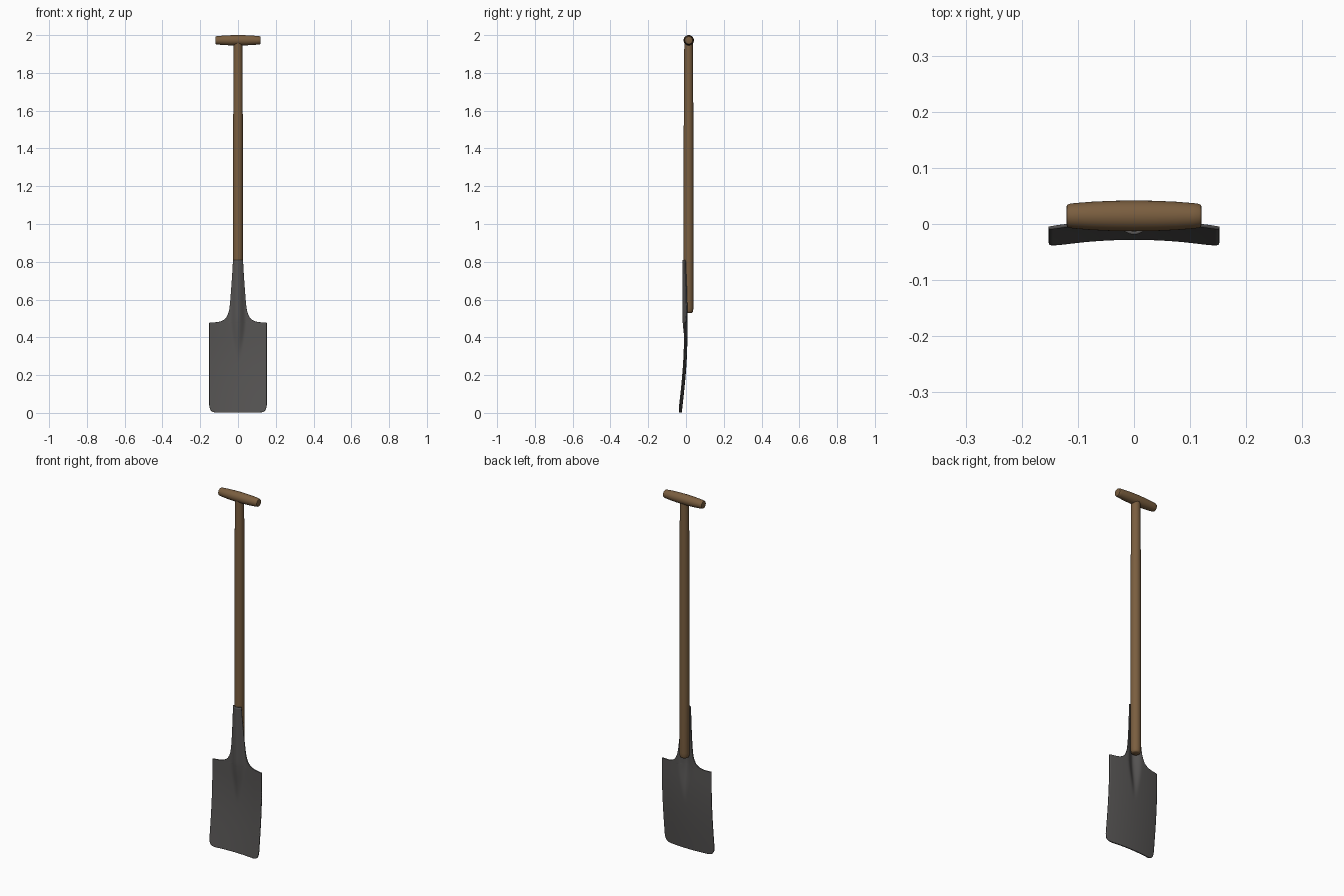
import bpy, bmesh, math
from mathutils import Vector

if "Cube" in bpy.data.objects:
    bpy.data.objects.remove(bpy.data.objects["Cube"])


def material(name, rgb):
    m = bpy.data.materials.new(name)
    m.diffuse_color = (*rgb, 1)
    m.use_nodes = True
    m.node_tree.nodes["Principled BSDF"].inputs["Base Color"].default_value = m.diffuse_color
    return m


wood = material("brown_wood", (0.195, 0.112, 0.050))
steel = material("dark_steel", (0.094, 0.090, 0.088))
SHAFT_Y = 0.0145


def finish(name, bm, mat):
    mesh = bpy.data.meshes.new(name)
    bm.to_mesh(mesh)
    bm.free()
    mesh.materials.append(mat)
    ob = bpy.data.objects.new(name, mesh)
    bpy.context.collection.objects.link(ob)
    bpy.ops.object.select_all(action='DESELECT')
    ob.select_set(True)
    bpy.context.view_layer.objects.active = ob
    bpy.ops.object.shade_smooth_by_angle(angle=math.radians(40))
    return ob


def lathe(name, profile, place, mat, n=32):
    """Closed round bar; profile = (position along axis, radius)."""
    bm = bmesh.new()
    rings = []
    for t, r in profile:
        rings.append([bm.verts.new(place(t, r * math.cos(2 * math.pi * i / n),
                                         r * math.sin(2 * math.pi * i / n)))
                      for i in range(n)])
    for a, b in zip(rings, rings[1:]):
        for i in range(n):
            j = (i + 1) % n
            bm.faces.new((a[i], a[j], b[j], b[i]))
    bm.faces.new(rings[0])
    bm.faces.new(rings[-1])
    bmesh.ops.recalc_face_normals(bm, faces=bm.faces)
    return finish(name, bm, mat)


# Shaft, slightly tapered, with a rounded lower end
lathe("shaft", [(0.53, 0.018), (0.533, 0.022), (0.54, 0.0245), (0.56, 0.0255),
                (0.9, 0.0262), (1.5, 0.0255), (1.85, 0.024), (1.975, 0.022)],
      lambda t, a, b: Vector((a, SHAFT_Y - 0.001 + b, t)), wood)

# Crossbar grip, barrel shaped
half = [(0.0, 0.0275), (0.04, 0.0268), (0.075, 0.0252), (0.105, 0.0228),
        (0.115, 0.0215), (0.119, 0.0195), (0.12, 0.017)]
lathe("grip", [(-x, r) for x, r in reversed(half[1:])] + half,
      lambda t, a, b: Vector((t, SHAFT_Y + a, 1.9725 + b)), wood)


# Blade and socket: one bent sheet, y given by a function of x and z
def smooth(t):
    t = min(1, max(0, t))
    return t * t * (3 - 2 * t)


def sheet_y(x, z):
    base = -0.0255 + 0.0305 * math.sin(math.pi / 2 * min(1, z / 0.42))
    dish = -0.0125 * (x / 0.152) ** 2
    # hollow that wraps the shaft and fades to a point in the blade
    depth = 0.021 * smooth((z - 0.27) / 0.25)
    width = 0.012 + 0.033 * smooth((z - 0.24) / 0.26)
    bump = 0.5 * (1 + math.cos(math.pi * min(1, abs(x) / width)))
    return base + dish - depth * bump


# Outline: (height, half width)
rows = [(0.002, 0.118), (0.005, 0.132), (0.010, 0.141), (0.018, 0.147),
        (0.028, 0.150), (0.042, 0.152)]
rows += [(0.042 + 0.434 * i / 28, 0.152) for i in range(1, 29)]
rows += [(0.478, 0.151), (0.480, 0.112), (0.484, 0.092), (0.491, 0.077),
         (0.502, 0.064), (0.518, 0.055), (0.54, 0.0475), (0.57, 0.043),
         (0.61, 0.039), (0.65, 0.0355), (0.69, 0.0325), (0.73, 0.0295),
         (0.77, 0.027), (0.80, 0.0255), (0.81, 0.0245)]
COLS = 44
bm = bmesh.new()
grid = []
for z, w in rows:
    xs = [w * (2 * i / COLS - 1) for i in range(COLS + 1)]
    grid.append([bm.verts.new((x, sheet_y(x, z), z)) for x in xs])
for a, b in zip(grid, grid[1:]):
    for i in range(COLS):
        bm.faces.new((a[i], a[i + 1], b[i + 1], b[i]))
blade = finish("blade_and_socket", bm, steel)
mod = blade.modifiers.new("thickness", 'SOLIDIFY')
mod.thickness = 0.006
mod.offset = 0
